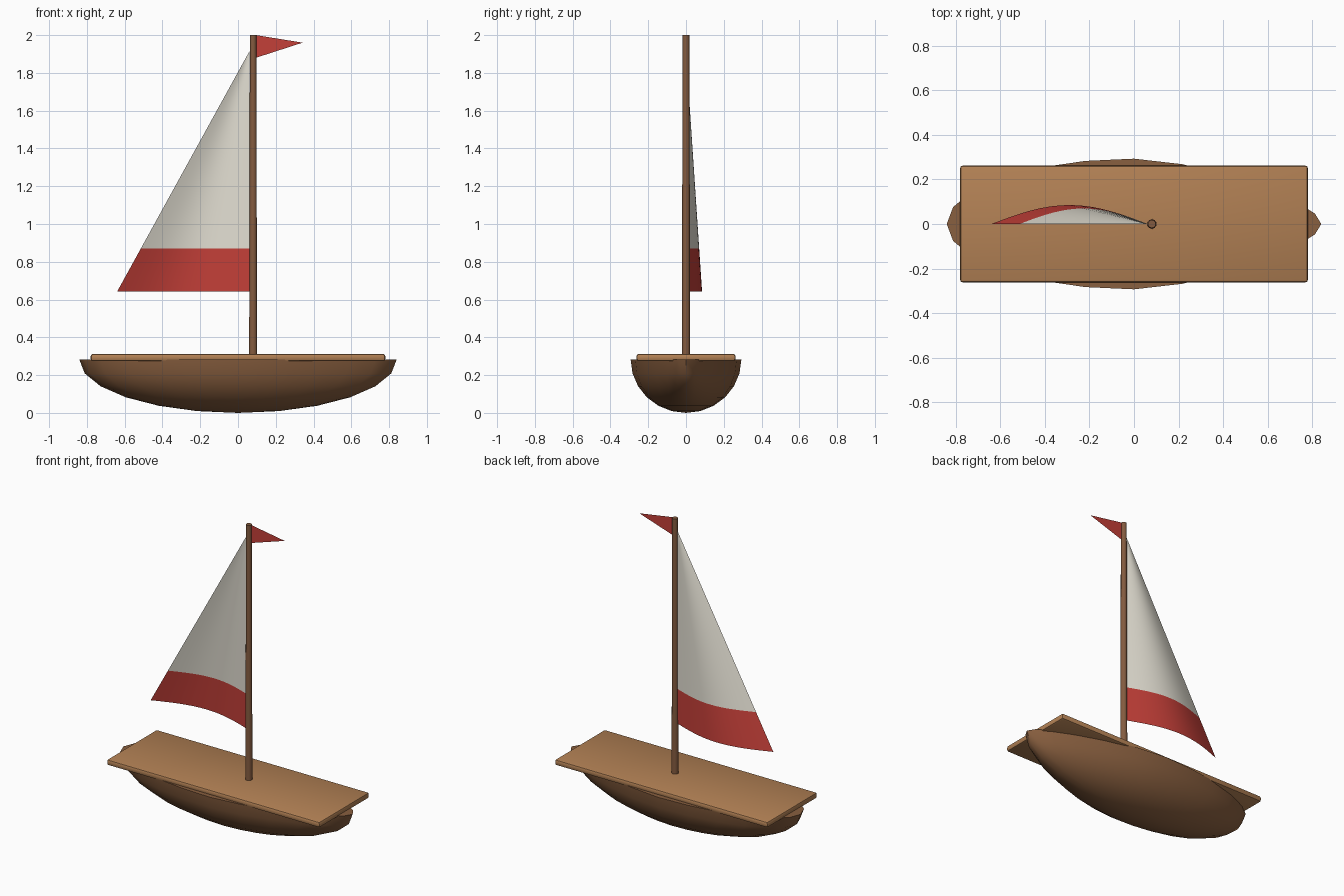
import bpy, bmesh, math

if "Cube" in bpy.data.objects:
    bpy.data.objects.remove(bpy.data.objects["Cube"])


def material(name, rgb):
    m = bpy.data.materials.new(name)
    m.diffuse_color = (*rgb, 1)
    m.use_nodes = True
    m.node_tree.nodes["Principled BSDF"].inputs["Base Color"].default_value = m.diffuse_color
    return m


DARK_WOOD = material("dark wood", (0.25, 0.115, 0.05))
LIGHT_WOOD = material("light wood", (0.45, 0.22, 0.09))
MAST_WOOD = material("mast wood", (0.23, 0.105, 0.05))
CLOTH = material("sail cloth", (0.78, 0.75, 0.66))
RED = material("red cloth", (0.55, 0.05, 0.04))


def add(name, bm, mat, smooth=True):
    mesh = bpy.data.meshes.new(name)
    bm.to_mesh(mesh)
    bm.free()
    ob = bpy.data.objects.new(name, mesh)
    bpy.context.collection.objects.link(ob)
    mesh.materials.append(mat)
    if smooth:
        bpy.ops.object.select_all(action='DESELECT')
        ob.select_set(True)
        bpy.context.view_layer.objects.active = ob
        bpy.ops.object.shade_smooth_by_angle(angle=math.radians(40))
    return ob


# Hull: lower half of a stretched sphere, capped, with a narrower bow
bm = bmesh.new()
bmesh.ops.create_uvsphere(bm, u_segments=24, v_segments=12, radius=1)
bmesh.ops.delete(bm, geom=[v for v in bm.verts if v.co.z > 0.01], context='VERTS')
bmesh.ops.contextual_create(bm, geom=[e for e in bm.edges if e.is_boundary])
for v in bm.verts:
    taper = 1 - 0.4 * max(v.co.x, 0) ** 1.5
    v.co = (0.84 * v.co.x, 0.293 * taper * v.co.y, 0.282 + 0.282 * v.co.z)
bmesh.ops.recalc_face_normals(bm, faces=bm.faces)
add("hull", bm, DARK_WOOD)

# Deck: rounded plank
bm = bmesh.new()
bmesh.ops.create_cube(bm, size=1)
for v in bm.verts:
    v.co = (1.56 * v.co.x, 0.524 * v.co.y, 0.293 + 0.038 * v.co.z)
bmesh.ops.bevel(bm, geom=bm.edges[:], offset=0.012, segments=2, profile=0.5,
                affect='EDGES')
add("deck", bm, LIGHT_WOOD)

# Mast: slightly tapered pole
bm = bmesh.new()
bmesh.ops.create_cone(bm, cap_ends=True, segments=10, radius1=0.022,
                      radius2=0.018, depth=1.71)
bmesh.ops.translate(bm, verts=bm.verts, vec=(0.08, 0, 1.145))
add("mast", bm, MAST_WOOD)


# Sail: bellied triangle, built as horizontal bands between heights t0 and t1
def sail_band(name, t0, t1, rows, mat, cols=16):
    bm = bmesh.new()
    grid = []
    for i in range(rows + 1):
        t = t0 + (t1 - t0) * i / rows
        w = 1 - t
        grid.append([bm.verts.new((0.062 - 0.702 * w * j / cols,
                                   0.085 * w * math.sin(math.pi * j / cols),
                                   0.642 + 1.275 * t)) for j in range(cols + 1)])
    for a, b in zip(grid, grid[1:]):
        for j in range(cols):
            bm.faces.new((a[j], b[j], b[j + 1], a[j + 1]))
    bmesh.ops.remove_doubles(bm, verts=bm.verts, dist=1e-5)
    bmesh.ops.recalc_face_normals(bm, faces=bm.faces)
    add(name, bm, mat)


sail_band("sail_stripe", 0, 0.18, 3, RED)
sail_band("sail", 0.18, 1, 12, CLOTH)

# Pennant at the masthead
bm = bmesh.new()
bm.faces.new([bm.verts.new(p) for p in
              ((0.095, 0, 1.88), (0.342, 0, 1.96), (0.095, 0, 2.0))])
add("pennant", bm, RED, smooth=False)
